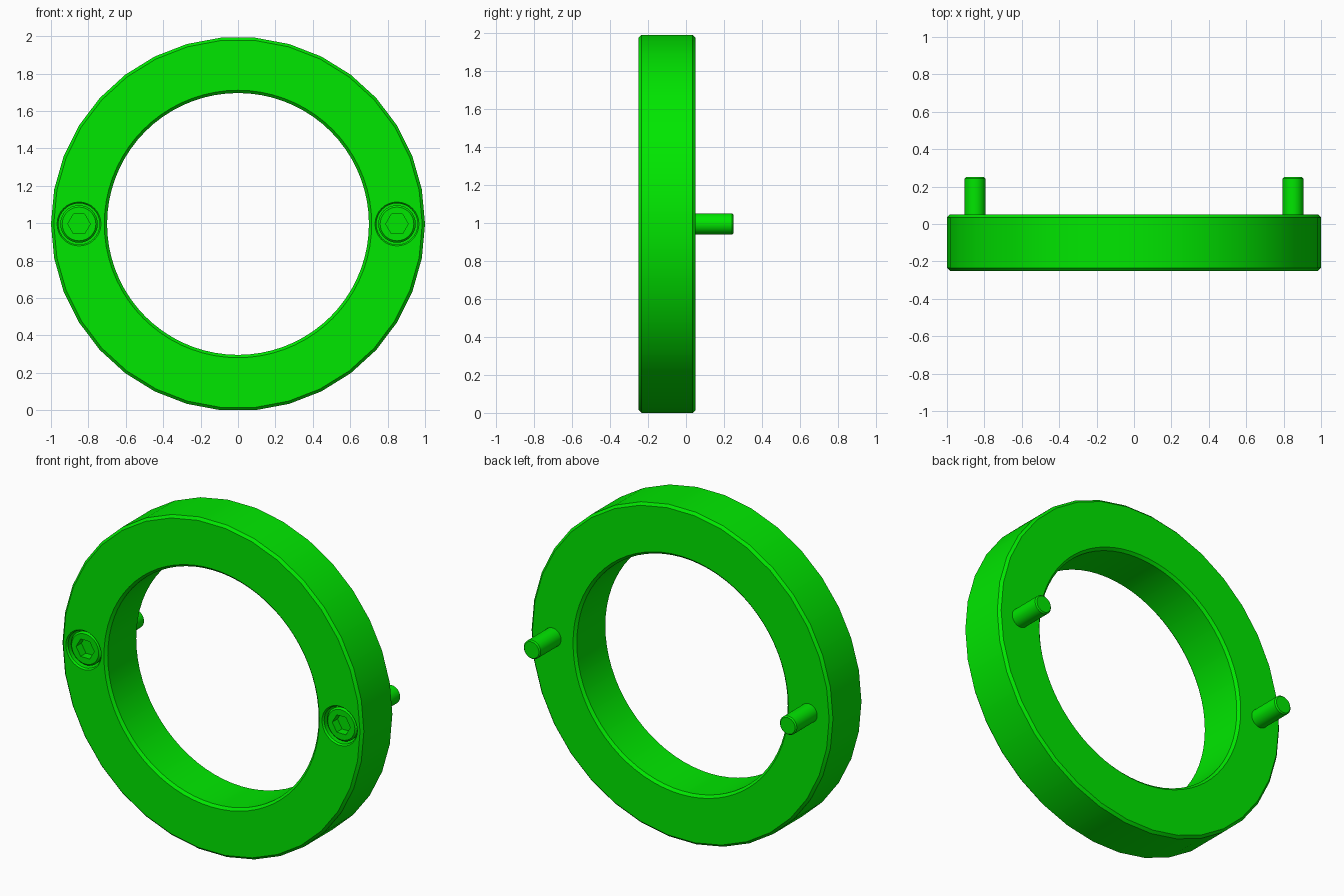
import bpy, bmesh
from math import cos, sin, pi, radians

if "Cube" in bpy.data.objects:
    bpy.data.objects.remove(bpy.data.objects["Cube"])

CZ = cos(pi / 34)          # ring centre height: lowest flat rests on z = 0
green = bpy.data.materials.new("green")
green.diffuse_color = (0.0, 0.8, 0.0, 1)
green.use_nodes = True
green.node_tree.nodes["Principled BSDF"].inputs["Base Color"].default_value = green.diffuse_color


def lathe(name, profile, segs, cx=0.0):
    """Solid of revolution about the y axis; profile is a list of (radius, y)."""
    bm = bmesh.new()
    rings = [[bm.verts.new((cx + r * cos(2 * pi * i / segs), y, CZ + r * sin(2 * pi * i / segs)))
              for i in range(segs)] for r, y in profile]
    for a, b in zip(rings, rings[1:]):
        for i in range(segs):
            j = (i + 1) % segs
            bm.faces.new((a[i], a[j], b[j], b[i]))
    bm.faces.new(rings[0])
    bm.faces.new(rings[-1])
    bmesh.ops.recalc_face_normals(bm, faces=bm.faces)
    me = bpy.data.meshes.new(name)
    bm.to_mesh(me)
    bm.free()
    me.materials.append(green)
    ob = bpy.data.objects.new(name, me)
    bpy.context.collection.objects.link(ob)
    return ob


def activate(ob):
    bpy.ops.object.select_all(action='DESELECT')
    ob.select_set(True)
    bpy.context.view_layer.objects.active = ob


def cut(ob, cutter):
    cutter.hide_render = True
    mod = ob.modifiers.new("cut", 'BOOLEAN')
    mod.operation, mod.solver, mod.object = 'DIFFERENCE', 'EXACT', cutter
    activate(ob)
    bpy.ops.object.modifier_apply(modifier=mod.name)
    bpy.data.objects.remove(cutter)


def smooth(ob):
    activate(ob)
    bpy.ops.object.shade_smooth_by_angle(angle=radians(30))


# Ring body with chamfered rims
ring = lathe("ring", [(0.985, -0.25), (1.0, -0.235), (1.0, 0.035), (0.985, 0.05)], 34)
# Central bore, chamfered at both ends
cut(ring, lathe("bore_cutter", [(0.73, -0.265), (0.70, -0.235), (0.70, 0.035), (0.73, 0.065)], 72))

for side, x in (("left", -0.85), ("right", 0.85)):
    # Counterbore for the screw head
    cut(ring, lathe("counterbore_cutter",
                    [(0.125, -0.26), (0.11, -0.24), (0.11, -0.12)], 32, x))
    # Cap screw: head, shank and hex socket
    screw = lathe(side + "_screw",
                  [(0.09, -0.235), (0.1, -0.225), (0.1, -0.115), (0.056, -0.115),
                   (0.056, 0.243), (0.049, 0.25)], 32, x)
    cut(screw, lathe("socket_cutter", [(0.06, -0.3), (0.06, -0.185)], 6, x))
    smooth(screw)
smooth(ring)
